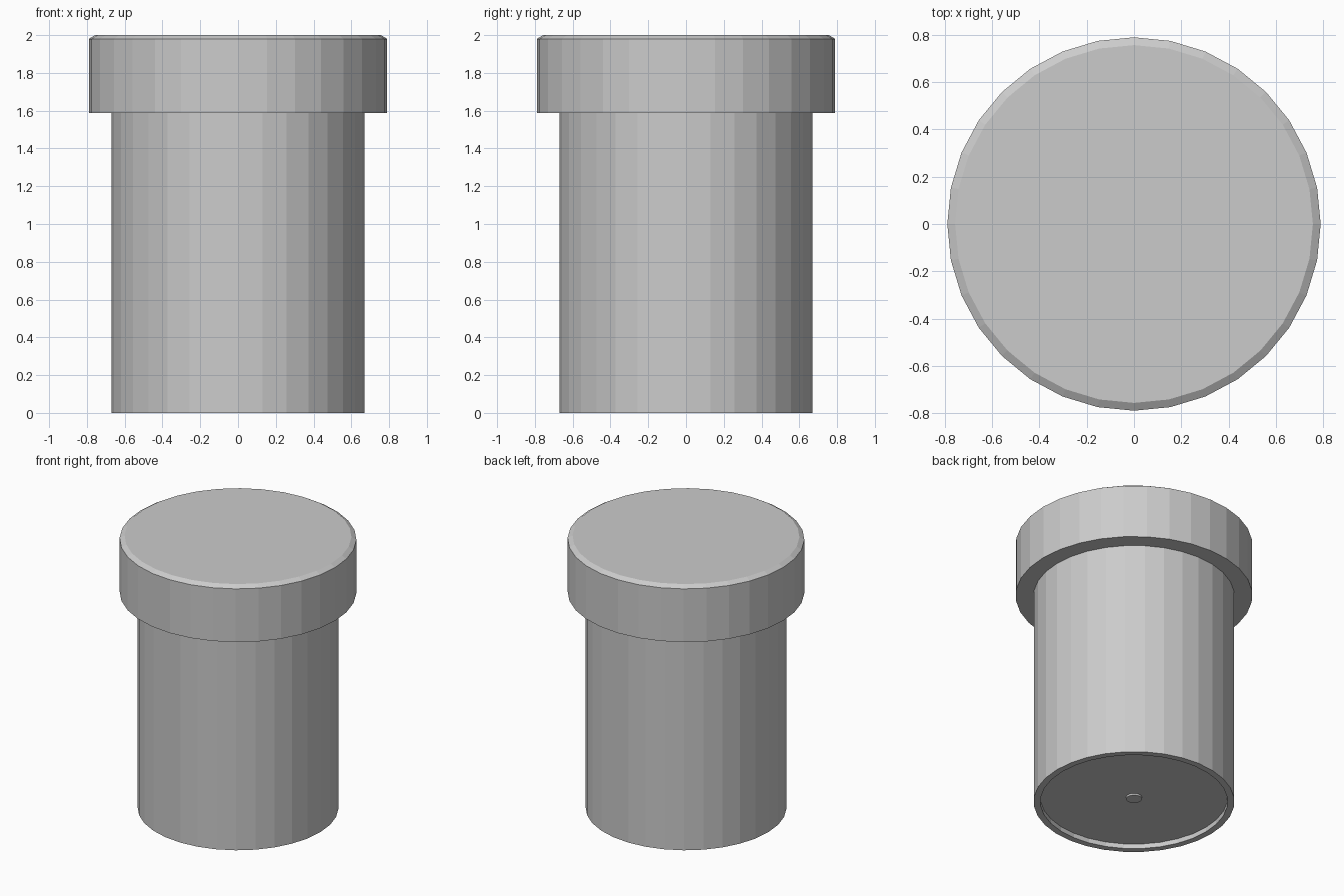
import bpy, bmesh
from math import cos, sin, tau

if "Cube" in bpy.data.objects:
    bpy.data.objects.remove(bpy.data.objects["Cube"])

SIDES = 32


def lathe(name, profile, sides=SIDES):
    """Spin an (r, z) profile, listed bottom to top, and close both ends."""
    bm = bmesh.new()
    rings = [[bm.verts.new((r * cos(tau * i / sides), r * sin(tau * i / sides), z))
              for i in range(sides)] for r, z in profile]
    for a, b in zip(rings, rings[1:]):
        for i in range(sides):
            j = (i + 1) % sides
            bm.faces.new((a[i], a[j], b[j], b[i]))
    bm.faces.new(rings[0][::-1])
    bm.faces.new(rings[-1])
    bmesh.ops.recalc_face_normals(bm, faces=bm.faces)
    mesh = bpy.data.meshes.new(name)
    bm.to_mesh(mesh)
    bm.free()
    obj = bpy.data.objects.new(name, mesh)
    bpy.context.collection.objects.link(obj)
    return obj


# Container body with a shallow recess and a small moulding nub underneath
lathe("jar_body", [(0.053, 0.022), (0.053, 0.035), (0.625, 0.035), (0.625, 0),
                   (0.67, 0), (0.67, 1.588)])

# Wider lid with a chamfered top rim
lathe("lid", [(0.79, 1.588), (0.79, 1.98), (0.757, 2.0)])
